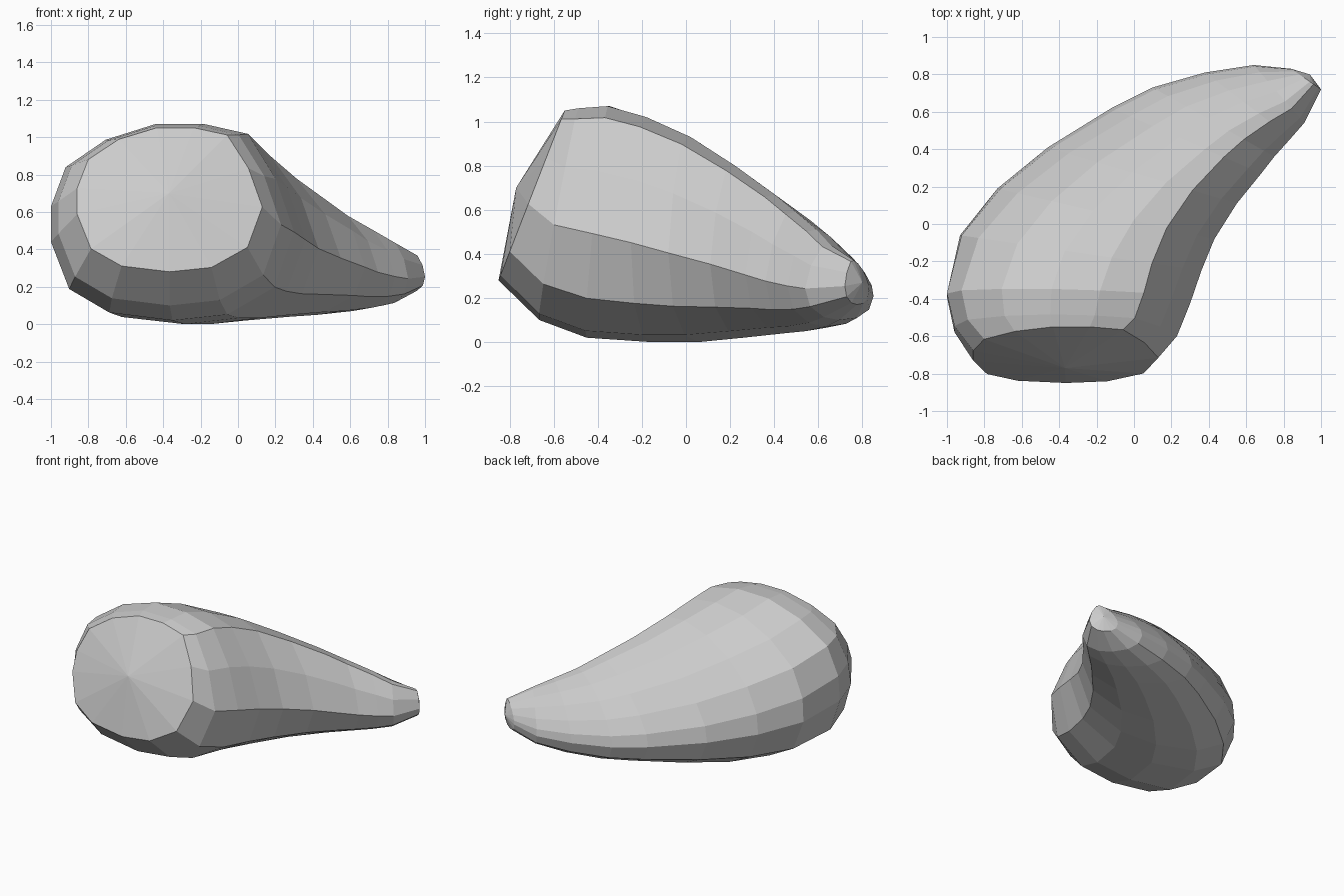
import bpy, bmesh
from mathutils import Vector

if "Cube" in bpy.data.objects:
    bpy.data.objects.remove(bpy.data.objects["Cube"])

# Cross-sections (across, up): across -1 = outer curve, +1 = inner curve
THICK = [(1, .45), (.85, .72), (.62, .95), (.26, 1), (-.14, 1), (-.55, .92), (-.88, .78),
         (-1, .58), (-1, .4), (-.85, .16), (-.52, .04), (0, 0), (.45, .03), (.84, .17)]
THIN = [(1, .42), (.83, .73), (.5, .98), (.25, 1), (-.1, .93), (-.45, .8), (-.75, .63),
        (-.95, .46), (-1, .32), (-.87, .14), (-.52, .03), (0, 0), (.45, .04), (.85, .18)]

# Stations from blunt end to tip: outer xy, inner xy, bottom, top, lean
STATIONS = [
    (-.86, -.70, .13, -.70, .28, 1.05, .15),
    (-.96, -.56, .23, -.59, .10, 1.06, .09),
    (-1.0, -.38, .30, -.42, .02, 1.07, .05),
    (-.93, -.06, .36, -.25, .00, 1.02, .00),
    (-.73, .19, .43, -.08, .00, .93, .00),
    (-.46, .41, .55, .11, .02, .80, .00),
    (-.12, .62, .68, .27, .04, .67, .00),
    (.10, .73, .75, .36, .05, .59, .00),
    (.38, .81, .84, .46, .07, .51, .00),
    (.64, .85, .91, .54, .10, .44, .00),
    (.84, .83, 1.0, .72, .17, .37, .00),
]

bm = bmesh.new()

# Horn body: loft the sections along the curve
rings = []
for i, (lx, ly, rx, ry, bottom, top, lean) in enumerate(STATIONS):
    t = min(1, max(0, (i - 2) / 4))
    left, right = Vector((lx, ly, 0)), Vector((rx, ry, 0))
    ring = []
    for a, b in zip(THICK, THIN):
        u, v = Vector(a).lerp(Vector(b), t)
        p = left.lerp(right, (u + 1) / 2)
        p.y += lean * (2 * v - 1)
        p.z = bottom + (top - bottom) * v
        ring.append(bm.verts.new(p))
    rings.append(ring)
n = len(THICK)
for a, b in zip(rings, rings[1:]):
    for j in range(n):
        k = (j + 1) % n
        bm.faces.new((a[j], a[k], b[k], b[j]))

# Slightly domed ends
for ring, centre in ((rings[0], (-.37, -.77, .70)), (rings[-1], (.94, .80, .27))):
    c = bm.verts.new(centre)
    for j in range(n):
        bm.faces.new((ring[j], ring[(j + 1) % n], c))

bmesh.ops.recalc_face_normals(bm, faces=bm.faces)
mesh = bpy.data.meshes.new("curved_horn")
bm.to_mesh(mesh)
bm.free()
bpy.context.collection.objects.link(bpy.data.objects.new("curved_horn", mesh))
